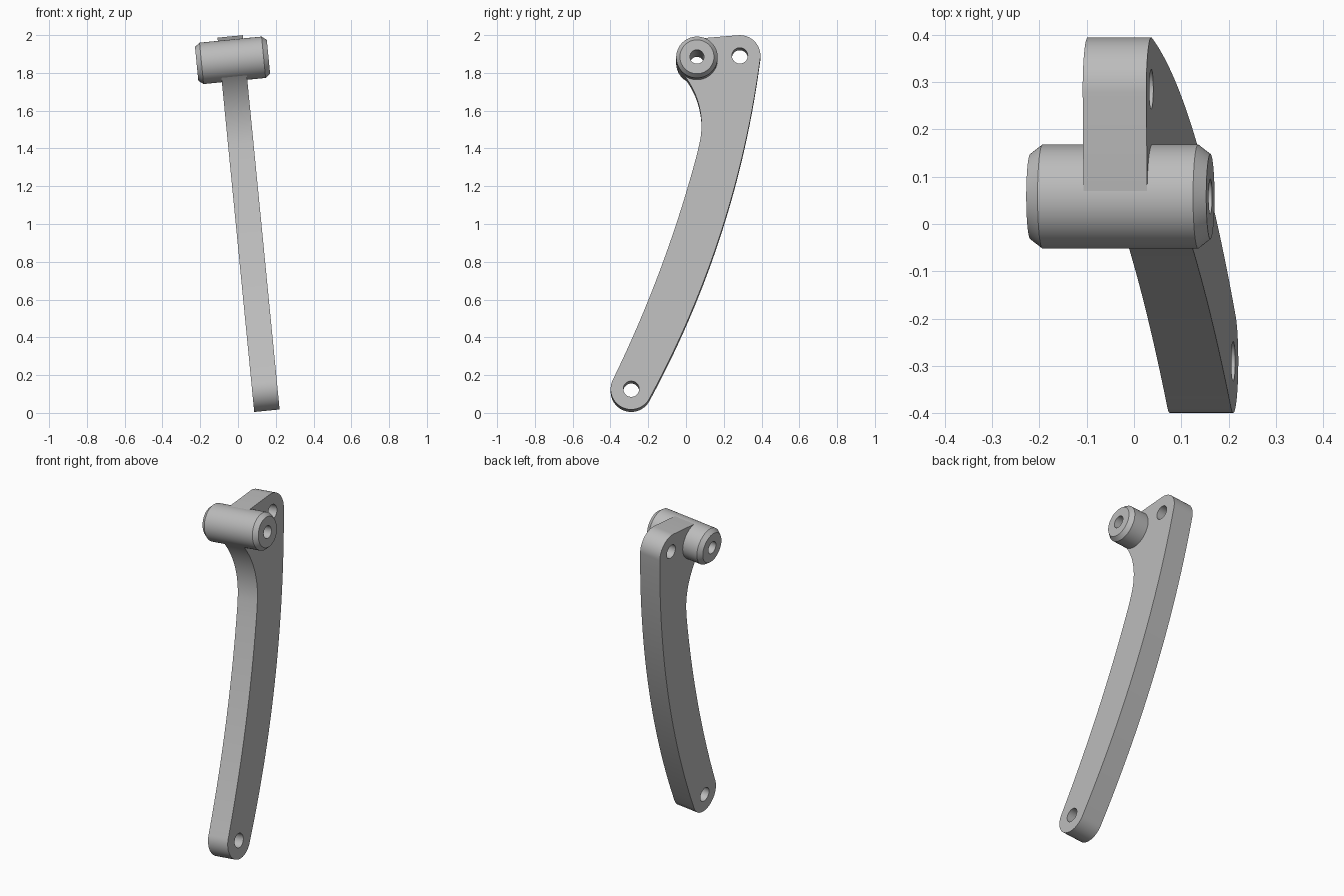
import bpy, bmesh
from math import radians, sin, cos, pi, atan2
from mathutils import Vector, Matrix

cube = bpy.data.objects.get("Cube")
if cube:
    bpy.data.objects.remove(cube)

grey = bpy.data.materials.new("light_grey")
grey.use_nodes = True
colour = (0.5, 0.5, 0.5, 1)
grey.diffuse_color = colour
grey.node_tree.nodes["Principled BSDF"].inputs["Base Color"].default_value = colour

# Tilted frame: profile x -> world y, profile y -> up the arm, z -> across it
tilt = radians(5.6)
across = Vector((cos(tilt), 0, sin(tilt)))
up = Vector((-sin(tilt), 0, cos(tilt)))
frame = Matrix((Vector((0, 1, 0)), up, across)).transposed().to_4x4()
frame.translation = (0.153, 0, 0.0125)

FOOT = Vector((-0.29, 0.108))
HEAD = Vector((0.285, 1.881))
BOSS = Vector((0.058, 1.863))
END_R, BOSS_R, BORE_R, HOLE_R = 0.109, 0.11, 0.037, 0.042
HALF_WIDTH = 0.0675


def arc(centre, radius, start, end, steps):
    return [centre + radius * Vector((cos(a), sin(a)))
            for a in (radians(start + (end - start) * i / steps) for i in range(steps + 1))]


def bowed_edge(side, sag, start, end, steps=28):
    """Edge of the arm, offset to one side of a bowed centre line."""
    chord = HEAD - FOOT
    out = Vector((chord.y, -chord.x)).normalized()
    points = []
    for i in range(steps + 1):
        t = start + (end - start) * i / steps
        along = chord + out * 4 * sag * (1 - 2 * t)
        normal = Vector((along.y, -along.x)).normalized()
        points.append(FOOT + chord * t + out * 4 * sag * t * (1 - t) + normal * side * END_R)
    return points


def angle_of(point, centre):
    d = point - centre
    return math_degrees(atan2(d.y, d.x))


def math_degrees(a):
    return a * 180 / pi


def finish(name, bm):
    bmesh.ops.remove_doubles(bm, verts=bm.verts, dist=0.0002)
    bmesh.ops.recalc_face_normals(bm, faces=bm.faces)
    bm.transform(frame)
    mesh = bpy.data.meshes.new(name)
    bm.to_mesh(mesh)
    bm.free()
    mesh.materials.append(grey)
    mesh.shade_smooth()
    mesh.set_sharp_from_angle(angle=radians(25))
    bpy.context.collection.objects.link(bpy.data.objects.new(name, mesh))


# Curved arm outline: foot, back edge, head, boss seat, fillet, front edge
back = bowed_edge(1, 0.086, 0, 1)
front = bowed_edge(-1, 0.065, 0.7, 0)
fillet_centre, fillet_r = Vector((-0.351, 1.51)), 0.433
seat_angle = angle_of(BOSS, fillet_centre)
outline = arc(FOOT, END_R, angle_of(front[-1], FOOT), angle_of(back[0], FOOT) + 360 * (angle_of(back[0], FOOT) < 0), 28)
outline += back
outline += arc(HEAD, END_R, angle_of(back[-1], HEAD), 94.6, 16)
outline += arc(BOSS, BOSS_R - 0.002, 94.6, 180 + seat_angle, 20)
outline += arc(fillet_centre, fillet_r, seat_angle, -14, 18)
outline += front
clean = [p for i, p in enumerate(outline) if (p - outline[i - 1]).length > 0.0005]

curve = bpy.data.curves.new("arm_outline", 'CURVE')
curve.dimensions = '2D'
curve.fill_mode = 'BOTH'
curve.extrude = HALF_WIDTH
holes = [arc(c, r, 0, 352.5, 47) for c, r in ((FOOT, HOLE_R), (HEAD, HOLE_R), (BOSS, 0.06))]
for loop in [clean] + holes:
    spline = curve.splines.new('POLY')
    spline.points.add(len(loop) - 1)
    for target, p in zip(spline.points, loop):
        target.co = (p.x, p.y, 0, 1)
    spline.use_cyclic_u = True
helper = bpy.data.objects.new("arm_outline", curve)
bpy.context.collection.objects.link(helper)
bpy.context.view_layer.update()
filled = bpy.data.meshes.new_from_object(helper.evaluated_get(bpy.context.evaluated_depsgraph_get()))
bm = bmesh.new()
bm.from_mesh(filled)
bpy.data.objects.remove(helper)
bpy.data.curves.remove(curve)
bpy.data.meshes.remove(filled)
finish("curved_arm", bm)

# Chamfered pivot boss with a through bore
half, bevel_r, bevel_l = 0.191, 0.02, 0.026
section = [(BORE_R, -half), (BOSS_R - bevel_r, -half), (BOSS_R, bevel_l - half),
           (BOSS_R, half - bevel_l), (BOSS_R - bevel_r, half), (BORE_R, half)]
bm = bmesh.new()
verts = [bm.verts.new((BOSS.x + r, BOSS.y, z)) for r, z in section]
edges = [bm.edges.new((verts[i - 1], v)) for i, v in enumerate(verts)]
bmesh.ops.spin(bm, geom=verts + edges, cent=(BOSS.x, BOSS.y, 0), axis=(0, 0, 1),
               angle=2 * pi, steps=64)
finish("pivot_boss", bm)
